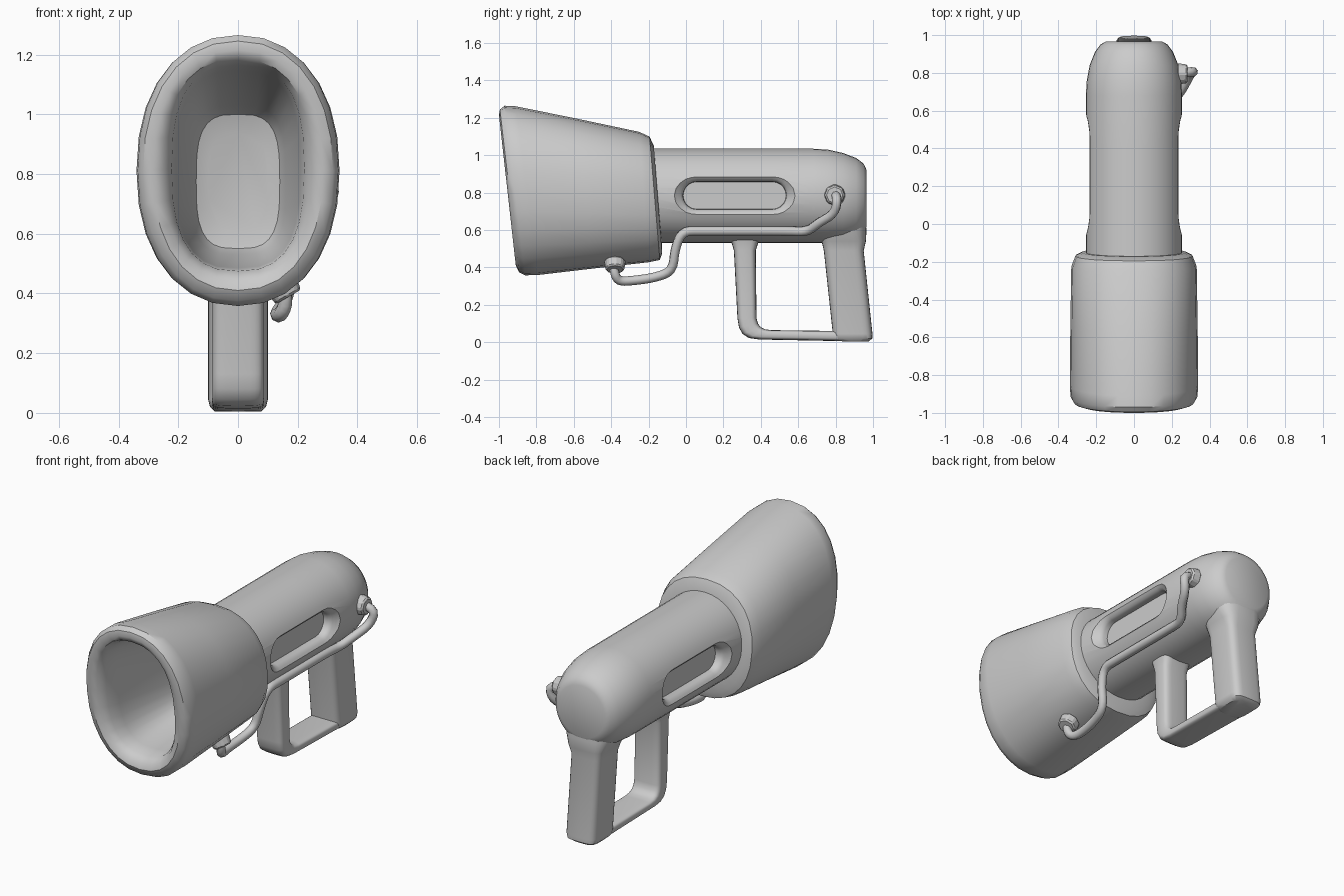
import bpy, bmesh, math
from mathutils import Vector

if "Cube" in bpy.data.objects:
    bpy.data.objects.remove(bpy.data.objects["Cube"])


def smooth(ob, deg=40):
    bpy.ops.object.select_all(action='DESELECT')
    ob.select_set(True)
    bpy.context.view_layer.objects.active = ob
    bpy.ops.object.shade_smooth_by_angle(angle=math.radians(deg))


def spow(v, e):
    return math.copysign(abs(v) ** e, v)


def ring(top, bot, hw, n=2.0, seg=28):
    """Superellipse ring between two (y, z) points, half width hw in x."""
    a, b = Vector((0, *top)), Vector((0, *bot))
    c, u, x = (a + b) / 2, (a - b) / 2, Vector((hw, 0, 0))
    angles = [2 * math.pi * i / seg for i in range(seg)]
    return [c + u * spow(math.sin(t), 2 / n) + x * spow(math.cos(t), 2 / n) for t in angles]


def loft(name, rings):
    bm = bmesh.new()
    vs = [[bm.verts.new(p) for p in r] for r in rings]
    n = len(vs[0])
    for r, s in zip(vs, vs[1:]):
        for i in range(n):
            bm.faces.new((r[i], r[(i + 1) % n], s[(i + 1) % n], s[i]))
    bm.faces.new(vs[0])
    bm.faces.new(vs[-1])
    bmesh.ops.recalc_face_normals(bm, faces=bm.faces)
    me = bpy.data.meshes.new(name)
    bm.to_mesh(me)
    bm.free()
    ob = bpy.data.objects.new(name, me)
    bpy.context.collection.objects.link(ob)
    return ob


# Horn: outer shell, rolled front rim and deep hollow
horn = [((-.168, .98), (-.13, .55), .20, 2.2),
        ((-.172, 1.05), (-.128, .475), .275, 2.2),
        ((-.195, 1.10), (-.14, .44), .31, 2.3),
        ((-.25, 1.125), (-.20, .428), .332, 2.3),
        ((-.58, 1.195), (-.50, .394), .337, 2.25),
        ((-.91, 1.262), (-.79, .36), .34, 2.2),
        ((-.97, 1.265), (-.86, .358), .336, 2.2),
        ((-.995, 1.245), (-.893, .375), .318, 2.2),
        ((-1.0, 1.215), (-.91, .41), .285, 2.25),
        ((-.985, 1.185), (-.90, .445), .25, 2.4),
        ((-.94, 1.165), (-.86, .475), .222, 2.6),
        ((-.85, 1.145), (-.78, .485), .208, 2.8),
        ((-.42, 1.03), (-.38, .53), .16, 3.2),
        ((-.37, 1.00), (-.33, .55), .14, 3.2),
        ((-.35, .94), (-.32, .61), .10, 3)]
smooth(loft("horn", [ring(*h) for h in horn]))

# Body: round barrel with a tapered rear end
barrel = [(-.22, 1.035, .53, .255), (.10, 1.035, .53, .255), (.40, 1.035, .53, .255),
          (.68, 1.035, .53, .255), (.76, 1.03, .53, .25), (.84, 1.012, .535, .235),
          (.91, .985, .55, .207), (.95, .955, .585, .178), (.966, .92, .62, .15)]
body = loft("body", [ring((y, t), (y, b), w, 2.05, 36) for y, t, b, w in barrel])


# Side slots: flared stadium recesses cut into both sides of the barrel
def stadium(x, h, half_len, seg=10):
    pts = []
    for side in (1, -1):
        for i in range(seg + 1):
            a = -math.pi / 2 + math.pi * i / seg
            pts.append(Vector((x, .26 + side * (half_len - h + h * math.cos(a)),
                               .785 + side * h * math.sin(a))))
    return pts


for s in (1, -1):
    steps = [(.18, .073, .275), (.205, .075, .277), (.217, .08, .282),
             (.227, .09, .29), (.24, .108, .307), (.29, .16, .36)]
    cutter = loft("slot_cutter", [stadium(s * x, h, l) for x, h, l in steps])
    cutter.hide_render = True
    mod = body.modifiers.new("slot", 'BOOLEAN')
    mod.object, mod.operation, mod.solver = cutter, 'DIFFERENCE', 'EXACT'
    bpy.context.view_layer.objects.active = body
    bpy.ops.object.modifier_apply(modifier=mod.name)
    bpy.data.objects.remove(cutter)
smooth(body, 35)

# Rear grip post, flaring into the barrel
post = [((.955, .68), (.68, .68), .16, 3), ((.965, .60), (.70, .60), .145, 3),
        ((.962, .54), (.725, .54), .118, 4), ((.95, .49), (.737, .49), .10, 4.5),
        ((.997, .045), (.785, .045), .10, 4.5), ((.996, .02), (.787, .02), .094, 4.5),
        ((.975, .004), (.80, .006), .078, 4)]
smooth(loft("grip_post", [ring(*p) for p in post]))

# Front guard: post and bottom bar in one bent sweep
guard = [((.215, .60), (.415, .60), .105), ((.243, .535), (.387, .535), .092),
         ((.256, .49), (.373, .49), .086), ((.275, .13), (.377, .13), .086),
         ((.283, .08), (.385, .10), .086), ((.302, .045), (.40, .08), .086),
         ((.335, .023), (.425, .069), .086), ((.39, .015), (.46, .065), .086),
         ((.85, .006), (.85, .06), .088)]
smooth(loft("grip_guard", [ring(a, b, w, 4) for a, b, w in guard]))

# Hose from the underside of the horn to the rear of the barrel
path = [(.15, -.39, .43), (.165, -.385, .37), (.14, -.36, .325), (.13, -.28, .33),
        (.14, -.17, .345), (.16, -.07, .38), (.185, -.06, .50), (.20, -.02, .595),
        (.20, .08, .595), (.20, .30, .595), (.20, .55, .595), (.205, .65, .59),
        (.255, .71, .64), (.30, .80, .69), (.325, .81, .785), (.235, .795, .79)]
cu = bpy.data.curves.new("hose", 'CURVE')
cu.dimensions = '3D'
cu.bevel_depth, cu.bevel_resolution, cu.resolution_u = .025, 2, 4
cu.use_fill_caps = True
sp = cu.splines.new('NURBS')
sp.points.add(len(path) - 1)
for p, co in zip(sp.points, path):
    p.co = (*co, 1)
sp.order_u, sp.use_endpoint_u = 3, True
hose = bpy.data.objects.new("hose", cu)
bpy.context.collection.objects.link(hose)
bpy.ops.object.select_all(action='DESELECT')
hose.select_set(True)
bpy.context.view_layer.objects.active = hose
bpy.ops.object.convert(target='MESH')
smooth(bpy.context.object, 60)

# Faceted nuts at both hose ends
for name, pos, axis in (("front_nut", (.155, -.38, .412), (.5, 0, -.86)),
                        ("rear_nut", (.255, .795, .787), (1, 0, 0))):
    bpy.ops.mesh.primitive_cone_add(vertices=8, radius1=.06, radius2=.052, depth=.055, location=pos)
    nut = bpy.context.object
    nut.name = name
    nut.rotation_euler = Vector(axis).to_track_quat('Z', 'Y').to_euler()
    bev = nut.modifiers.new("bevel", 'BEVEL')
    bev.width, bev.segments = .008, 1
